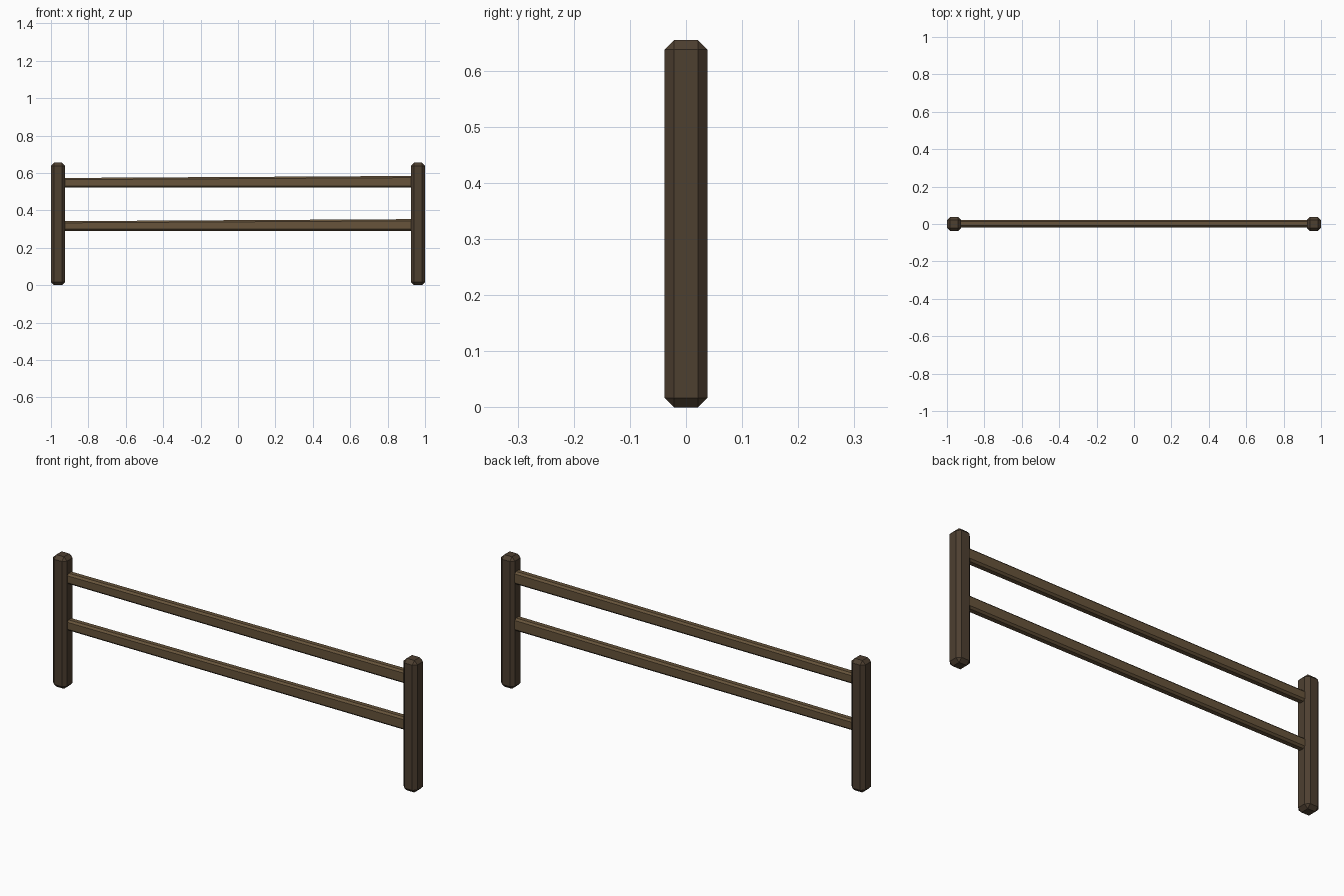
import bpy, bmesh
from mathutils import Vector

if "Cube" in bpy.data.objects:
    bpy.data.objects.remove(bpy.data.objects["Cube"])


def material(name, color):
    m = bpy.data.materials.new(name)
    m.diffuse_color = (*color, 1)
    m.use_nodes = True
    m.node_tree.nodes["Principled BSDF"].inputs["Base Color"].default_value = m.diffuse_color
    return m


def chamfered_beam(name, lo, hi, bevel, mat, rise=0.0):
    """Box with chamfered edges; rise lifts the top of the +x end."""
    lo, hi = Vector(lo), Vector(hi)
    bm = bmesh.new()
    bmesh.ops.create_cube(bm, size=1)
    for v in bm.verts:
        right, top = v.co.x > 0, v.co.z > 0
        v.co = (lo + hi) / 2 + v.co * (hi - lo)
        if right and top:
            v.co.z += rise
    bmesh.ops.bevel(bm, geom=bm.edges[:], offset=bevel, segments=1,
                    profile=0.5, affect='EDGES')
    me = bpy.data.meshes.new(name)
    bm.to_mesh(me)
    bm.free()
    me.materials.append(mat)
    ob = bpy.data.objects.new(name, me)
    bpy.context.collection.objects.link(ob)
    return ob


dark = material("dark_wood", (0.075, 0.050, 0.030))
light = material("light_wood", (0.135, 0.088, 0.043))

# upright posts at both ends
for side, x in (("left", -0.962), ("right", 0.962)):
    chamfered_beam(side + "_post", (x - 0.038, -0.038, 0), (x + 0.038, 0.038, 0.655),
                   0.017, dark)

# two rails, slightly thicker towards the right
for name, z in (("lower_rail", 0.290), ("upper_rail", 0.521)):
    chamfered_beam(name, (-0.95, -0.018, z), (0.95, 0.022, z + 0.052),
                   0.009, light, rise=0.011)
